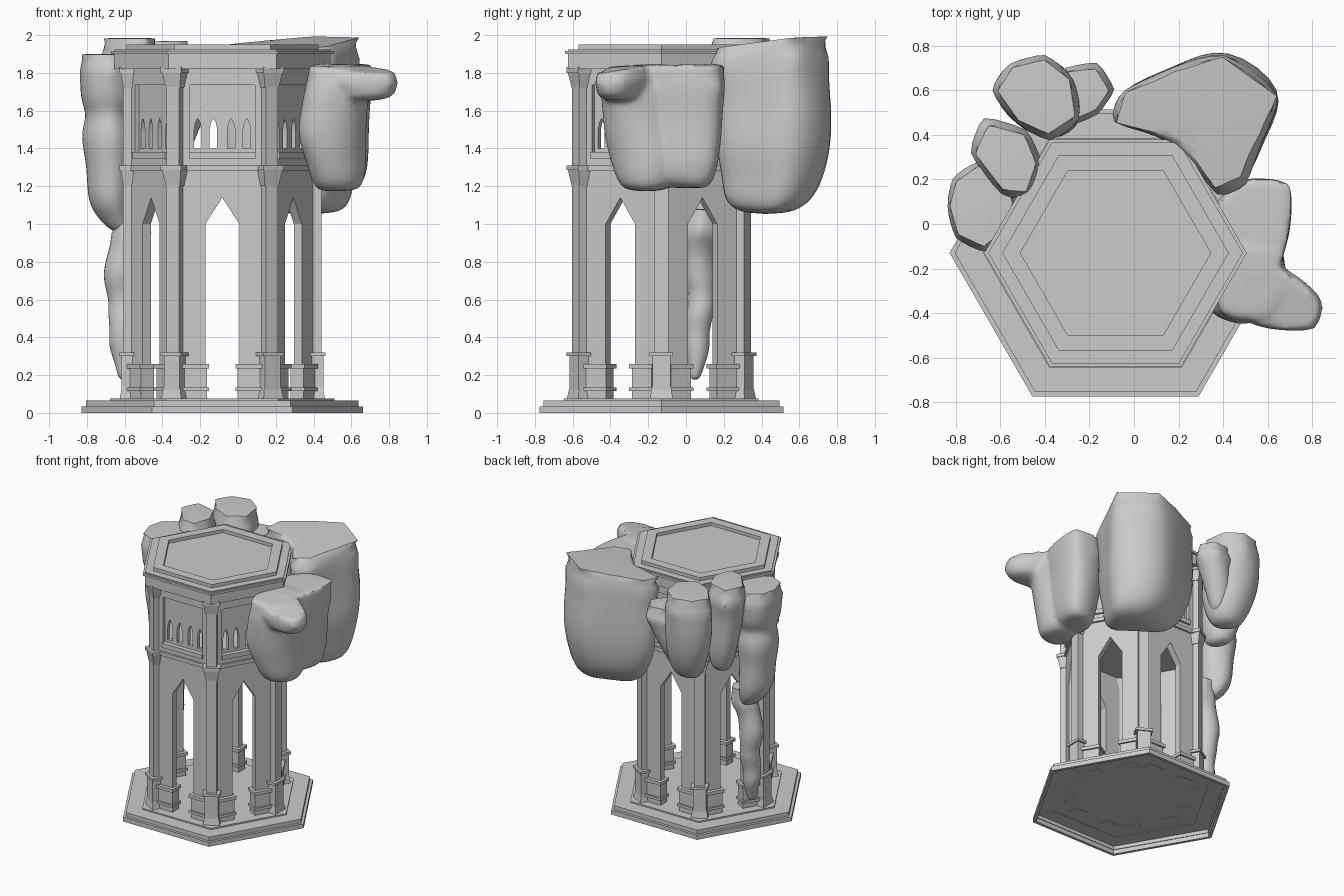
import bpy, bmesh, random
from math import pi, radians, cos, sin
from mathutils import Matrix, Vector

if "Cube" in bpy.data.objects:
    bpy.data.objects.remove(bpy.data.objects["Cube"], do_unlink=True)
random.seed(4)

stone = bpy.data.materials.new("grey_stone")
stone.use_nodes = True
GREY = (0.6, 0.6, 0.6, 1)
stone.diffuse_color = GREY
next(n for n in stone.node_tree.nodes if n.type == "BSDF_PRINCIPLED").inputs["Base Color"].default_value = GREY

CENTRE = Matrix.Translation((-0.083, -0.13, 0))
APO = 0.435          # wall distance from the tower axis
HALF = APO * 0.577   # half a wall width


def finish(bm, name, matrix=Matrix()):
    bmesh.ops.recalc_face_normals(bm, faces=bm.faces)
    mesh = bpy.data.meshes.new(name)
    bm.to_mesh(mesh)
    bm.free()
    mesh.materials.append(stone)
    return place(mesh, name, matrix)


def place(mesh, name, matrix):
    ob = bpy.data.objects.new(name, mesh)
    ob.matrix_world = matrix
    bpy.context.collection.objects.link(ob)
    return ob


def six(bm, name):
    """Repeat one part around the tower."""
    first = finish(bm, name + "_1", CENTRE)
    for k in range(1, 6):
        place(first.data, f"{name}_{k + 1}", CENTRE @ Matrix.Rotation(k * pi / 3, 4, "Z"))


def box(bm, x, y, z):
    size = (x[1] - x[0], y[1] - y[0], z[1] - z[0])
    mid = Vector((sum(x), sum(y), sum(z))) / 2
    bmesh.ops.create_cube(bm, size=1, matrix=Matrix.Translation(mid) @ Matrix.Diagonal((*size, 1)))


def frustum(bm, sides, r1, r2, z, at=0, turn=0):
    m = Matrix.Translation((at, 0, sum(z) / 2)) @ Matrix.Rotation(turn, 4, "Z")
    bmesh.ops.create_cone(bm, cap_ends=True, segments=sides, radius1=r1, radius2=r2,
                          depth=z[1] - z[0], matrix=m)


def plate(bm, loops, y0, y1):
    """Upright plate from an outline and hole loops in x and z."""
    edges = []
    for loop in loops:
        vs = [bm.verts.new((x, y0, z)) for x, z in loop]
        edges += [bm.edges.new((a, b)) for a, b in zip(vs, vs[1:] + vs[:1])]
    faces = [g for g in bmesh.ops.triangle_fill(bm, edges=edges, use_beauty=True)["geom"]
             if isinstance(g, bmesh.types.BMFace)]
    new = bmesh.ops.extrude_face_region(bm, geom=faces)["geom"]
    bmesh.ops.translate(bm, verts=[g for g in new if isinstance(g, bmesh.types.BMVert)],
                        vec=(0, y1 - y0, 0))


def rect(w, z0, z1):
    return [(-w, z0), (w, z0), (w, z1), (-w, z1)]


def hexagon(name, apothem, z):
    bm = bmesh.new()
    frustum(bm, 6, apothem / 0.866, apothem / 0.866, z, turn=pi / 2)
    finish(bm, name, CENTRE)


def hex_ring(name, outer, inner, z):
    bm = bmesh.new()
    loops = []
    for a in (outer, inner):
        loops.append([(a / 0.866 * cos(k * pi / 3), a / 0.866 * sin(k * pi / 3)) for k in range(6)])
    plate(bm, loops, -z[0], -z[1])
    finish(bm, name, CENTRE @ Matrix.Rotation(-pi / 2, 4, "X"))


# Stepped base, hollow underneath
hex_ring("base_slab", 0.645, 0.623, (0, 0.035))
hex_ring("base_step", 0.625, 0.618, (0.033, 0.065))
hex_ring("base_top", 0.625, 0.51, (0.06, 0.065))
hexagon("floor", 0.515, (0.064, 0.075))

# Lower walls with one tall pointed arch each
bm = bmesh.new()
plate(bm, [[(-HALF, 0.065), (-0.09, 0.065), (-0.09, 1.0), (0, 1.14), (0.09, 1.0), (0.09, 0.065),
            (HALF, 0.065), (HALF, 1.29), (-HALF, 1.29)]], -APO, -APO + 0.05)
six(bm, "arch_wall")

# Moulded bases of the wall piers
bm = bmesh.new()
for s in (-1, 1):
    for a, b, g, z in ((0.08, 0.2, 0.015, (0.062, 0.25)), (0.07, 0.21, 0.028, (0.235, 0.26)),
                       (0.07, 0.21, 0.028, (0.115, 0.135))):
        box(bm, sorted((s * a, s * b)), (-APO - g, -APO + 0.05 + g), z)
six(bm, "pier_base")

# Upper walls: sunk panel with four lancet windows
bm = bmesh.new()
windows = [[(x - 0.02, 1.4), (x + 0.02, 1.4), (x + 0.02, 1.5), (x + 0.013, 1.535), (x, 1.56),
            (x - 0.013, 1.535), (x - 0.02, 1.5)] for x in (-0.13, -0.047, 0.047, 0.13)]
plate(bm, [rect(HALF, 1.3, 1.83)] + windows, -APO + 0.025, -APO + 0.055)
plate(bm, [rect(HALF, 1.3, 1.83), rect(0.172, 1.375, 1.735)], -APO, -APO + 0.025)
box(bm, (-0.175, 0.175), (-APO - 0.015, -APO + 0.02), (1.345, 1.38))
six(bm, "window_wall")
hexagon("middle_band", 0.45, (1.28, 1.31))

# Corner posts with flared plinths and two capitals
bm = bmesh.new()
box(bm, (0.44, 0.525), (-0.037, 0.037), (0.07, 1.83))
box(bm, (0.43, 0.535), (-0.048, 0.048), (0.07, 0.3))
for z in ((0.3, 0.32), (1.285, 1.31), (1.8, 1.83)):
    box(bm, (0.42, 0.545), (-0.062, 0.062), z)
for r1, r2, z in ((0.062, 0.05, (0.07, 0.14)), (0.042, 0.057, (1.2, 1.285)),
                  (0.042, 0.057, (1.72, 1.8))):
    frustum(bm, 4, r1 * 1.414, r2 * 1.414, z, at=0.482, turn=pi / 4)
six(bm, "corner_post")

# Roof with a raised rim
hexagon("roof_slab", 0.495, (1.82, 1.9))
hexagon("roof_cornice", 0.51, (1.9, 1.917))
hexagon("roof_step", 0.495, (1.91, 1.924))
hex_ring("roof_rim", 0.44, 0.37, (1.92, 1.95))


def apply_modifier(ob, kind, **settings):
    mod = ob.modifiers.new("shape", kind)
    for key, value in settings.items():
        setattr(mod, key, value)
    bpy.ops.object.select_all(action="DESELECT")
    bpy.context.view_layer.objects.active = ob
    ob.select_set(True)
    bpy.ops.object.modifier_apply(modifier=mod.name)


def rock(name, outline, levels, tilt=(0, 0)):
    """Smooth lump: one plan outline, scaled and shifted at each (z, scale, dx, dy)."""
    bm = bmesh.new()
    crease_e = bm.edges.layers.float.new("crease_edge")
    crease_v = bm.verts.layers.float.new("crease_vert")
    n = len(outline)
    mx, my = (sum(p[i] for p in outline) / n for i in (0, 1))
    rings = []
    for i, (z, s, dx, dy) in enumerate(levels):
        ring = []
        for x, y in outline:
            k = s if i == 0 else s * random.uniform(0.97, 1.12)
            t = (tilt[0] * (x - mx) + tilt[1] * (y - my)) * max(0, 1 - i / 2)
            lift = random.uniform(-0.025, 0.025) if 1 < i < len(levels) - 1 else 0
            v = bm.verts.new((mx + (x - mx) * k + dx, my + (y - my) * k + dy, z + t + lift))
            v[crease_v] = max(0, 0.7 - 0.3 * i)
            ring.append(v)
        rings.append(ring)
    top = bm.faces.new(rings[0])
    for e in top.edges:
        e[crease_e] = 0.8
    for a, b in zip(rings, rings[1:]):
        for j in range(n):
            bm.faces.new((a[j], a[(j + 1) % n], b[(j + 1) % n], b[j]))
    bm.faces.new(rings[-1])
    ob = finish(bm, name)
    apply_modifier(ob, "SUBSURF", levels=2)
    bpy.ops.object.shade_smooth_by_angle(angle=radians(40))
    return ob


# Large lump behind the tower
rock("back_rock", [(-0.12, 0.45), (-0.07, 0.6), (0.18, 0.7), (0.4, 0.78), (0.68, 0.58), (0.58, 0.4),
                   (0.49, 0.19), (0.37, 0.13), (0.2, 0.38)],
     [(1.96, 0.94, 0, 0), (1.88, 1.0, 0, 0), (1.6, 1.0, 0, 0.01), (1.4, 1.0, 0.01, 0.01),
      (1.24, 0.9, 0.02, 0), (1.12, 0.75, 0.04, -0.02), (1.05, 0.45, 0.06, -0.05)], (0.05, 0.1))

# Side lumps and their nub, melted into one
parts = [
    rock("side_rock", [(0.7, -0.03), (0.72, 0.2), (0.49, 0.21), (0.36, 0.08), (0.36, -0.12), (0.42, -0.28),
                       (0.64, -0.28)],
         [(1.84, 1.0, 0, 0), (1.73, 1.0, 0, 0), (1.5, 0.97, -0.01, 0), (1.32, 0.87, 0, -0.01),
          (1.21, 0.7, 0, 0), (1.19, 0.45, 0, 0)], (0.03, 0.02)),
    rock("side_front_rock", [(0.36, -0.41), (0.48, -0.45), (0.62, -0.42), (0.7, -0.28), (0.66, -0.1),
                             (0.45, -0.08), (0.36, -0.25)],
         [(1.84, 0.9, 0, 0), (1.72, 0.97, 0, 0), (1.47, 1.12, -0.04, 0.03), (1.33, 1.0, -0.01, 0.05),
          (1.21, 0.85, 0.01, 0.06), (1.17, 0.6, 0.01, 0.06)], (-0.02, 0.06)),
    rock("side_nub", [(0.5, -0.45), (0.65, -0.475), (0.83, -0.49), (0.85, -0.34), (0.69, -0.2), (0.5, -0.2)],
         [(1.82, 0.94, 0, 0), (1.76, 1.0, 0, 0), (1.69, 0.9, 0.01, 0), (1.65, 0.6, -0.02, 0)], (-0.05, 0.15))]
bpy.ops.object.select_all(action="DESELECT")
for part in parts:
    part.select_set(True)
bpy.context.view_layer.objects.active = parts[0]
bpy.ops.object.join()
apply_modifier(parts[0], "REMESH", mode="VOXEL", voxel_size=0.018)
apply_modifier(parts[0], "SMOOTH", factor=0.5, iterations=4)
bpy.ops.object.shade_smooth_by_angle(angle=radians(40))

# Cluster on the other side
rock("cluster_rock_a", [(-0.74, 0.32), (-0.67, 0.47), (-0.48, 0.42), (-0.42, 0.27), (-0.47, 0.12),
                        (-0.59, 0.13)],
     [(1.985, 0.88, 0, 0), (1.88, 1.07, 0, 0), (1.7, 0.97, 0, 0), (1.5, 0.88, 0.02, 0.02),
      (1.36, 0.7, 0.03, 0.02), (1.28, 0.45, 0.03, 0.02)])
rock("cluster_rock_b", [(-0.64, 0.6), (-0.56, 0.72), (-0.4, 0.76), (-0.27, 0.66), (-0.24, 0.47),
                        (-0.38, 0.38), (-0.53, 0.45)],
     [(1.97, 0.9, 0, 0), (1.86, 1.02, 0, 0), (1.7, 1.05, 0, 0), (1.52, 0.95, 0.02, -0.02),
      (1.37, 0.75, 0.03, -0.03), (1.28, 0.45, 0.03, -0.04)])
rock("cluster_rock_c", [(-0.36, 0.7), (-0.16, 0.72), (-0.09, 0.6), (-0.16, 0.5), (-0.33, 0.42)],
     [(1.83, 0.85, 0, 0), (1.74, 1.05, 0, 0), (1.62, 0.9, -0.03, 0), (1.48, 0.7, -0.07, -0.02),
      (1.35, 0.45, -0.09, -0.04)])
rock("tall_rock", [(-0.84, 0.08), (-0.81, 0.2), (-0.7, 0.28), (-0.57, 0.2), (-0.53, 0.1), (-0.58, -0.04),
                   (-0.67, -0.12), (-0.8, -0.06)],
     [(1.9, 0.93, 0, 0), (1.82, 1.0, 0, 0), (1.66, 1.0, 0, 0), (1.57, 0.75, 0, 0), (1.47, 0.97, 0, 0),
      (1.3, 0.78, 0.01, 0), (1.12, 0.8, 0.01, 0.01), (1.03, 0.55, 0.04, 0.02), (0.95, 0.3, 0.08, 0.01)])
# Trailing growth in front of one arch
rock("hanging_growth", [(-0.69, 0.08), (-0.64, 0.15), (-0.56, 0.14), (-0.52, 0.07), (-0.57, 0.0),
                        (-0.65, 0.01)],
     [(1.08, 1.0, 0.05, 0.02), (0.95, 1.35, 0.05, 0), (0.84, 1.15, 0, -0.01), (0.7, 1.35, -0.02, 0),
      (0.61, 0.9, -0.01, 0.01), (0.52, 1.15, 0, 0), (0.43, 0.85, -0.01, -0.02), (0.34, 0.95, -0.01, -0.01),
      (0.25, 0.55, 0, -0.02), (0.17, 0.4, 0, -0.03)])
